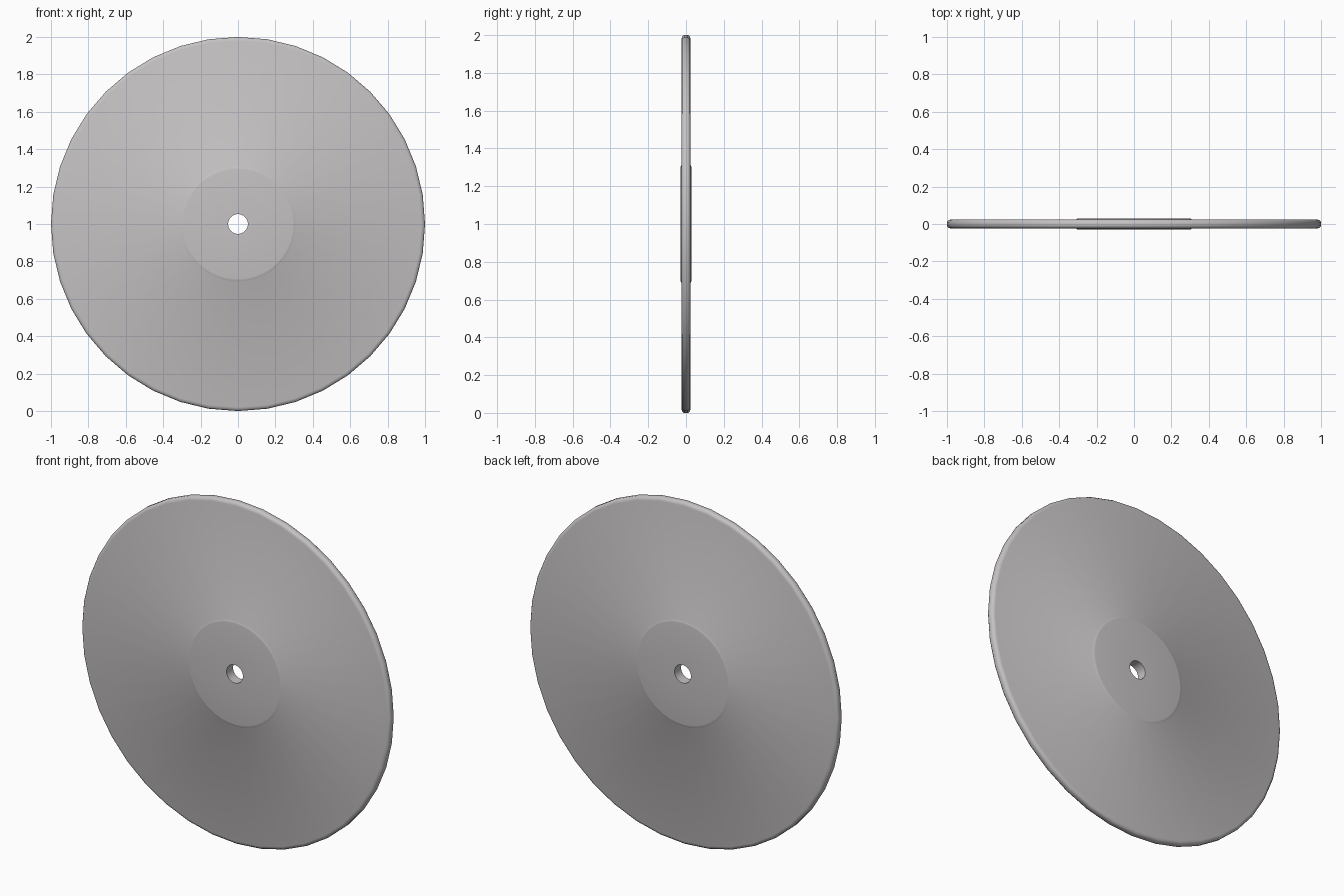
import bpy, bmesh, math

if "Cube" in bpy.data.objects:
    bpy.data.objects.remove(bpy.data.objects["Cube"])

SIDES = 40

# single warm grey colour
grey = bpy.data.materials.new("warm_grey")
grey.diffuse_color = (0.56, 0.54, 0.545, 1)
grey.use_nodes = True
grey.node_tree.nodes["Principled BSDF"].inputs["Base Color"].default_value = grey.diffuse_color

# half profile as (radius, depth): hole, raised centre pad, flat disc, rounded rim
half = [(0.053, 0.030), (0.293, 0.030), (0.303, 0.0285), (0.311, 0.024),
        (0.98, 0.024), (0.993, 0.020), (1.0, 0.011)]
profile = half + [(r, -y) for r, y in reversed(half)]

# lathe the closed profile round the y axis
bm = bmesh.new()
rings = []
for i in range(SIDES):
    a = 2 * math.pi * i / SIDES
    rings.append([bm.verts.new((r * math.cos(a), y, 1 + r * math.sin(a)))
                  for r, y in profile])
n = len(profile)
for i in range(SIDES):
    a, b = rings[i], rings[(i + 1) % SIDES]
    for k in range(n):
        m = (k + 1) % n
        bm.faces.new((a[k], a[m], b[m], b[k]))
bmesh.ops.recalc_face_normals(bm, faces=bm.faces)

mesh = bpy.data.meshes.new("disc")
bm.to_mesh(mesh)
bm.free()
mesh.materials.append(grey)
disc = bpy.data.objects.new("disc", mesh)
bpy.context.collection.objects.link(disc)

# smooth shading, hole edges stay sharp
bpy.context.view_layer.objects.active = disc
disc.select_set(True)
bpy.ops.object.shade_smooth_by_angle(angle=math.radians(50))
